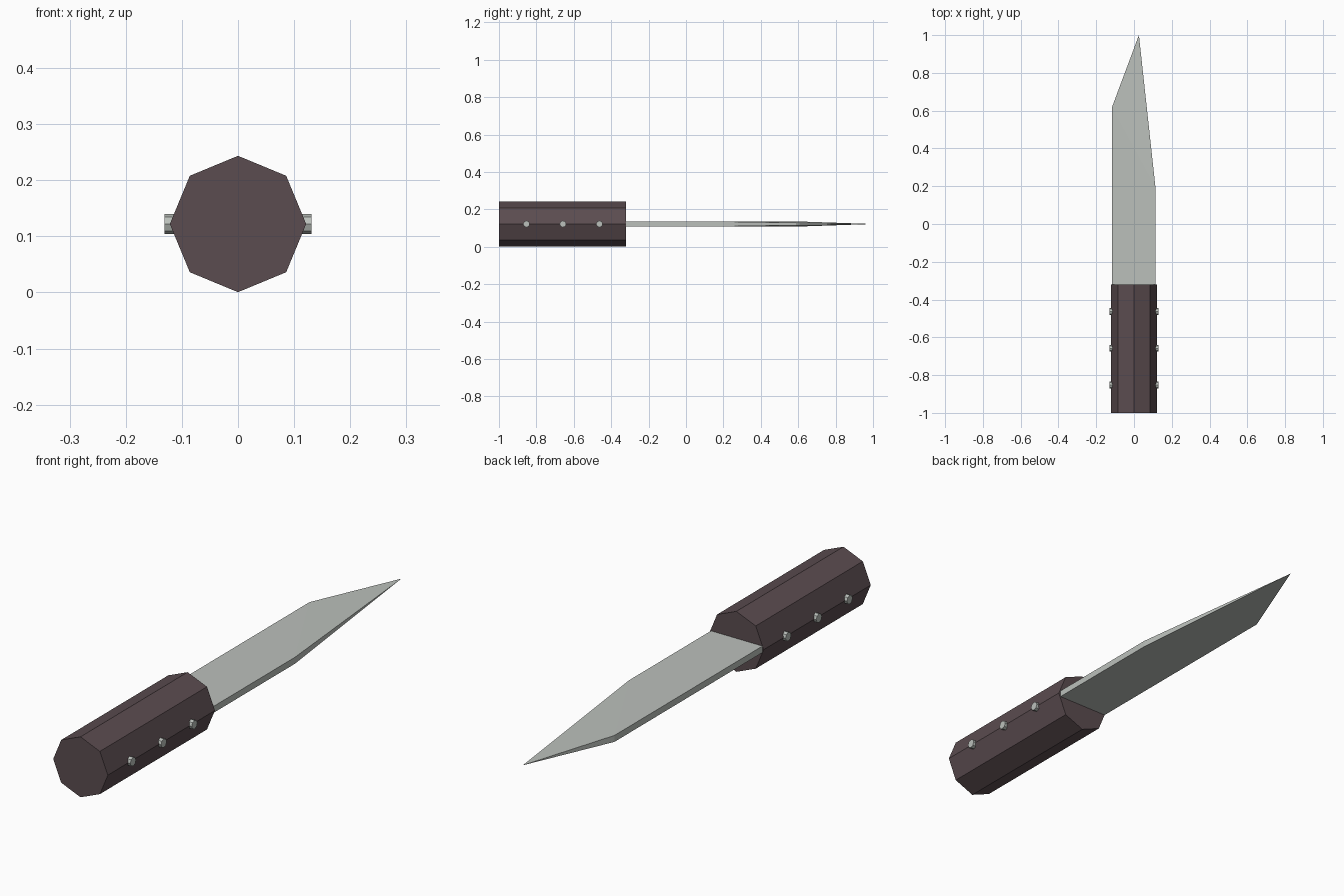
import bpy, bmesh, math

if "Cube" in bpy.data.objects:
    bpy.data.objects.remove(bpy.data.objects["Cube"])

ZC = 0.122  # height of the knife's centre line


def material(name, rgb):
    m = bpy.data.materials.new(name)
    m.diffuse_color = (*rgb, 1)
    m.use_nodes = True
    m.node_tree.nodes["Principled BSDF"].inputs["Base Color"].default_value = m.diffuse_color
    return m


steel = material("steel", (0.50, 0.53, 0.50))
wood = material("dark_wood", (0.105, 0.073, 0.08))


def octagon_bar(name, radius, length, location, rotation, mat):
    bpy.ops.mesh.primitive_cylinder_add(vertices=8, radius=radius, depth=length,
                                        location=location, rotation=rotation)
    ob = bpy.context.object
    ob.name = name
    ob.data.materials.append(mat)
    return ob


# Handle: octagonal bar with corners facing sideways and up
octagon_bar("handle", 0.1215, 0.68, (0, -0.66, ZC), (math.pi / 2, 0, 0), wood)

# Rivets: pins passing through the handle, ends showing on both sides
for i, y in enumerate((-0.853, -0.658, -0.463)):
    octagon_bar(f"rivet_{i + 1}", 0.018, 0.262, (0, y, ZC), (0, math.pi / 2, 0), steel)

# Blade: flat outline with thickness, both faces meeting at the tip
outline = [(0.113, -0.33), (0.113, 0.2), (-0.116, 0.62), (-0.116, -0.33)]
half = 0.013
bm = bmesh.new()
top = [bm.verts.new((x, y, ZC + half)) for x, y in outline]
low = [bm.verts.new((x, y, ZC - half)) for x, y in outline]
tip = bm.verts.new((0.026, 1.0, ZC))
for ring in (top, low):
    bm.faces.new(ring)
    bm.faces.new((ring[1], tip, ring[2]))
for a, b in ((0, 1), (2, 3), (3, 0)):
    bm.faces.new((top[a], low[a], low[b], top[b]))
for k in (1, 2):
    bm.faces.new((top[k], low[k], tip))
bmesh.ops.recalc_face_normals(bm, faces=bm.faces)
mesh = bpy.data.meshes.new("blade")
bm.to_mesh(mesh)
bm.free()
mesh.materials.append(steel)
bpy.context.collection.objects.link(bpy.data.objects.new("blade", mesh))
